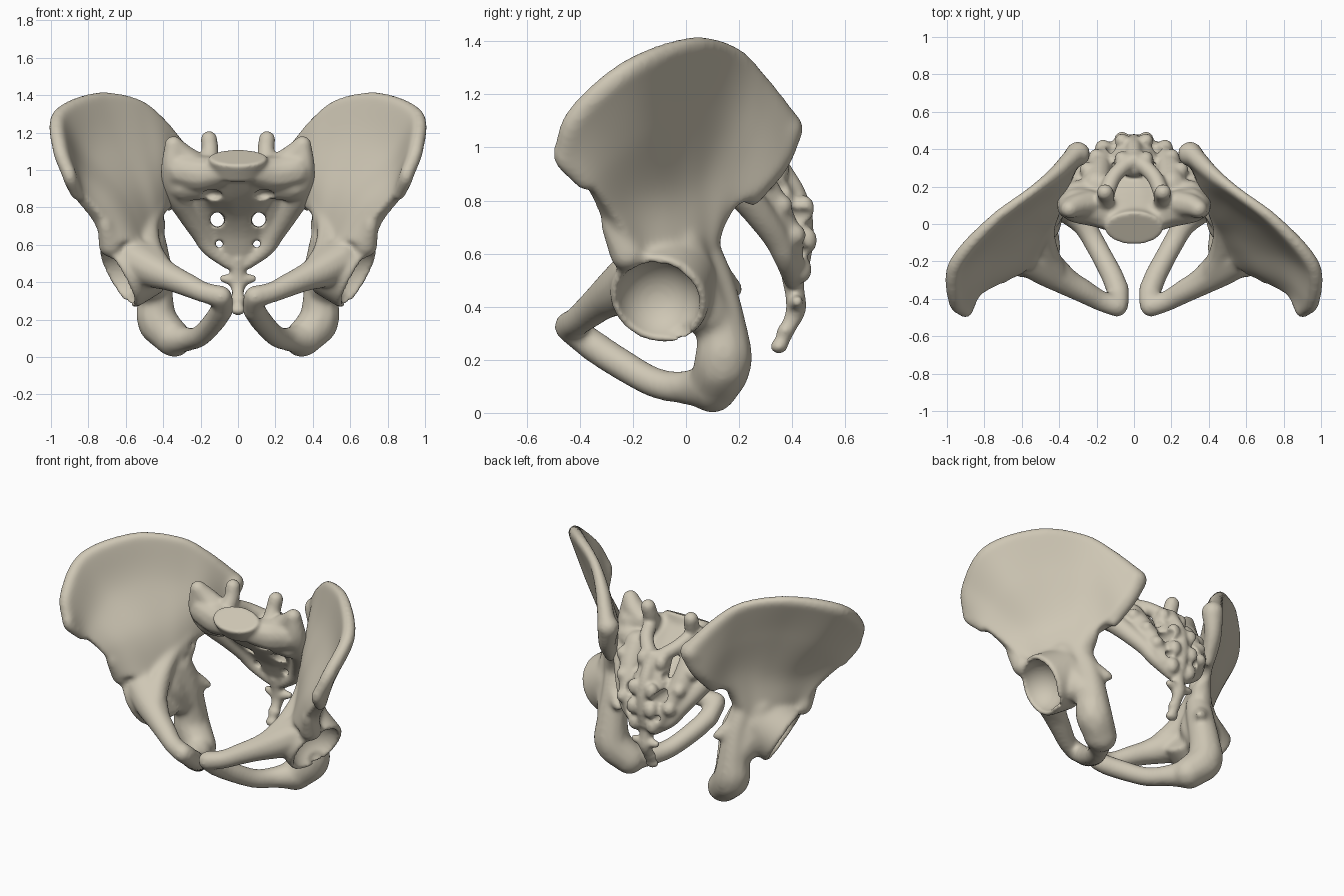
import bpy, bmesh, math
from mathutils import Vector, Matrix

if "Cube" in bpy.data.objects:
    bpy.data.objects.remove(bpy.data.objects["Cube"])

bone = bpy.data.materials.new("bone")
bone.diffuse_color = (.62, .57, .46, 1)
bone.use_nodes = True
bone.node_tree.nodes["Principled BSDF"].inputs["Base Color"].default_value = bone.diffuse_color


def spline(pts, n):
    """Catmull-Rom through pts, n samples per span."""
    p = [Vector(q) for q in pts]
    p = [2 * p[0] - p[1]] + p + [2 * p[-1] - p[-2]]
    out = []
    for i in range(1, len(p) - 2):
        a, b, c, d = p[i - 1:i + 3]
        for k in range(n):
            t = k / n
            out.append(0.5 * (2 * b + (c - a) * t + (2 * a - 5 * b + 4 * c - d) * t * t
                              + (3 * b - a - 3 * c + d) * t ** 3))
    return out + [p[-2]]


def ball(bm, co, r, squash=(1, 1, 1), sub=2):
    m = Matrix.Translation(co) @ Matrix.Diagonal((*squash, 1))
    bmesh.ops.create_icosphere(bm, subdivisions=sub, radius=r, matrix=m)


def limb(bm, pts, squash=(1, 1, 1), both=False):
    """Rounded bar along (x, y, z, radius) points."""
    for s in ((1, -1) if both else (1,)):
        for q in spline(pts, 8):
            ball(bm, (q.x * s, q.y, q.z), q.w, squash)


def disc(bm, co, normal, r1, r2, depth, squash=1.0):
    rot = Vector(normal).to_track_quat('Z', 'Y').to_matrix().to_4x4()
    m = Matrix.Translation(co) @ Matrix.Diagonal((squash, 1, 1, 1)) @ rot
    bmesh.ops.create_cone(bm, cap_ends=True, segments=40, radius1=r1, radius2=r2,
                          depth=depth, matrix=m)


def sheet(bm, rows):
    """Closed curved plate from rows of (x, y, z, half thickness)."""
    cols = list(zip(*[spline(r, 7) for r in rows]))
    g = [spline(c, 9) for c in cols]
    nu, nv = len(g), len(g[0])
    sides = [[], []]
    for i in range(nu):
        for j in range(nv):
            du = (g[min(i + 1, nu - 1)][j] - g[max(i - 1, 0)][j]).to_3d()
            dv = (g[i][min(j + 1, nv - 1)] - g[i][max(j - 1, 0)]).to_3d()
            n = du.cross(dv).normalized() * g[i][j].w
            for k in (0, 1):
                sides[k].append(bm.verts.new(g[i][j].to_3d() + n * (1 - 2 * k)))
    quads = [(i * nv + j, (i + 1) * nv + j, (i + 1) * nv + j + 1, i * nv + j + 1)
             for i in range(nu - 1) for j in range(nv - 1)]
    faces = []
    for q in quads:
        faces.append(bm.faces.new([sides[0][k] for k in q]))
        faces.append(bm.faces.new([sides[1][k] for k in reversed(q)]))
    rim = [i * nv for i in range(nu)] + [(nu - 1) * nv + j for j in range(1, nv)]
    rim += [i * nv + nv - 1 for i in range(nu - 2, -1, -1)] + list(range(nv - 2, 0, -1))
    for a, b in zip(rim, rim[1:] + rim[:1]):
        faces.append(bm.faces.new([sides[0][b], sides[0][a], sides[1][a], sides[1][b]]))
    bmesh.ops.recalc_face_normals(bm, faces=faces)


def to_object(bm, name):
    me = bpy.data.meshes.new(name)
    bm.to_mesh(me)
    bm.free()
    ob = bpy.data.objects.new(name, me)
    bpy.context.collection.objects.link(ob)
    return ob


def sculpt(bm, name, cutters, voxel, soft, mirror=False):
    """Fuse the parts, carve the hollows, smooth the result."""
    ob = to_object(bm, name)

    def fuse(iterations):
        r = ob.modifiers.new("fuse", 'REMESH')
        r.mode, r.voxel_size, r.use_smooth_shade = 'VOXEL', voxel, True
        s = ob.modifiers.new("soften", 'SMOOTH')
        s.factor, s.iterations = 0.5, iterations

    fuse(soft)
    for c in cutters:
        b = ob.modifiers.new("carve", 'BOOLEAN')
        b.operation, b.solver, b.object = 'DIFFERENCE', 'EXACT', c
        c.hide_render = True
    fuse(6)
    if mirror:
        m = ob.modifiers.new("other_side", 'MIRROR')
        m.use_mirror_merge = False
    dg = bpy.context.evaluated_depsgraph_get()
    me = bpy.data.meshes.new_from_object(ob.evaluated_get(dg))
    ob.modifiers.clear()
    ob.data = me
    me.shade_smooth()
    me.materials.clear()
    me.materials.append(bone)
    for c in cutters:
        bpy.data.objects.remove(c)


def ball_cutter(co, r, squash=(1, 1, 1)):
    bm = bmesh.new()
    ball(bm, co, r, squash, 4)
    return to_object(bm, "cutter")


# Hip bones: iliac wing, rows from crest down to the socket roof, front to back
bm = bmesh.new()
crest = [(.905, -.465, .98, .038), (.955, -.41, 1.12, .042), (.955, -.22, 1.29, .042), (.76, .01, 1.385, .034),
         (.55, .17, 1.36, .03), (.42, .27, 1.25, .04), (.30, .385, 1.08, .055)]
sheet(bm, [
    crest,
    [(.86, -.38, .87, .035), (.85, -.3, .97, .034), (.82, -.16, 1.08, .03), (.67, 0, 1.15, .023),
     (.51, .13, 1.13, .03), (.41, .23, 1.08, .05), (.34, .33, .91, .05)],
    [(.76, -.30, .74, .045), (.70, -.23, .80, .055), (.63, -.12, .84, .055), (.55, -.02, .86, .05),
     (.48, .06, .88, .05), (.42, .15, .88, .05), (.38, .23, .81, .045)],
    [(.69, -.24, .61, .06), (.62, -.19, .61, .08), (.57, -.1, .61, .09), (.52, -.02, .61, .09),
     (.48, .03, .61, .08), (.46, .06, .64, .07), (.44, .07, .73, .045)]])
limb(bm, crest)
# front and rear spines of the ilium, pelvic brim
limb(bm, [(.905, -.465, .99, .038), (.895, -.455, .95, .04), (.86, -.38, .87, .035)])
limb(bm, [(.71, -.285, .71, .04), (.68, -.22, .60, .07)])
limb(bm, [(.30, .375, 1.07, .07), (.33, .34, .94, .05), (.37, .25, .81, .035)])
limb(bm, [(.42, .10, .81, .04), (.47, -.02, .70, .05), (.47, -.15, .57, .07), (.42, -.26, .48, .07)])
# ischium, its spine and lower ramus
limb(bm, [(.53, -.02, .62, .1), (.51, 0, .5, .12), (.47, .08, .38, .1)])
limb(bm, [(.46, .05, .62, .08), (.44, .10, .48, .088), (.44, .135, .32, .097),
          (.43, .14, .19, .112), (.34, .10, .094, .098)])
limb(bm, [(.42, .12, .51, .06), (.37, .18, .47, .035), (.345, .195, .46, .022)])
limb(bm, [(.36, .10, .10, .095), (.27, 0, .095, .066), (.20, -.12, .115, .06),
          (.12, -.27, .20, .062), (.085, -.36, .26, .062)])
# pubis
limb(bm, [(.55, -.18, .52, .11), (.46, -.24, .47, .10), (.36, -.31, .425, .076),
          (.27, -.36, .385, .066), (.18, -.41, .345, .058), (.09, -.44, .325, .06)])
limb(bm, [(.08, -.35, .25, .058), (.085, -.42, .31, .062)])
# hip socket
n = Vector((.83, -.22, -.48)).normalized()
c = Vector((.565, -.085, .47))
disc(bm, c, n, .185, .19, .19)
down = (Vector((0, .45, -1)) - n * n.dot(Vector((0, .45, -1)))).normalized()
sculpt(bm, "hip_bones",
       [ball_cutter(c + n * .10, .16), ball_cutter(c + n * .09 + down * .13, .055)], .0115, 10, True)

# Sacrum: vertebral bodies and top plate
bm = bmesh.new()
limb(bm, [(0, .03, 1.0, .08), (0, .13, .90, .075), (0, .25, .80, .062), (0, .34, .69, .054),
          (0, .39, .58, .045), (0, .40, .52, .03)], (2.7, 1, 1))
disc(bm, (0, .0, 1.02), (0, -.45, .89), .085, .1, .11, 1.6)
# wings and side masses
limb(bm, [(.1, .03, .99, .08), (.2, .08, .98, .1), (.3, .1, 1.0, .1)], both=True)
limb(bm, [(.24, .11, 1.03, .075), (.30, .1, 1.08, .065), (.345, .08, 1.135, .05)], both=True)
limb(bm, [(.2, .13, .93, .09), (.29, .14, .93, .1)], both=True)
limb(bm, [(.345, .08, 1.13, .05), (.345, .1, 1.0, .07), (.33, .17, .88, .068), (.27, .26, .77, .06),
          (.2, .34, .66, .052), (.15, .375, .58, .045), (.05, .40, .50, .035)], both=True)
# upper joint horns
limb(bm, [(.16, .1, 1.02, .055), (.15, .15, 1.1, .048), (.155, .17, 1.165, .047)], both=True)
limb(bm, [(.15, .15, 1.05, .045), (.11, .25, 1.0, .045), (.03, .33, .94, .045)], both=True)
# solid rear wall and side crests
limb(bm, [(0, .30, .92, .05), (0, .36, .82, .055), (0, .41, .70, .048), (0, .415, .57, .04)], (2.2, 1, 1))
limb(bm, [(.2, .21, .93, .08), (.19, .29, .82, .075), (.15, .37, .69, .06), (.1, .41, .57, .042)], both=True)
# median crest and knobs
limb(bm, [(0, .34, .95, .04), (0, .42, .8, .045), (0, .445, .66, .04), (0, .43, .54, .035)])
for y, z in ((.35, .92), (.445, .77), (.455, .65), (.435, .54)):
    for s in (1, -1):
        ball(bm, (s * .065, y, z), .042, (1, 1, 1.3))
for y, z in ((.29, .88), (.36, .78), (.41, .67)):
    for s in (1, -1):
        ball(bm, (s * (.25 - (y - .29) * .7), y, z), .045)
# tailbone
limb(bm, [(0, .40, .52, .045), (0, .41, .45, .04), (0, .415, .39, .04), (0, .385, .32, .032),
          (0, .35, .25, .03)])
limb(bm, [(-.08, .42, .42, .024), (0, .41, .41, .035), (.08, .42, .42, .024)])
for y, z in ((.415, .38), (.375, .31), (.35, .25)):
    ball(bm, (0, y, z), .036, (1.25, 1, .8))
# nerve openings, front pits and rear pits
holes = []
for s in (1, -1):
    holes += [ball_cutter((s * .11, .3, .735), .04, (1, 8, 1)),
              ball_cutter((s * .1, .38, .605), .021, (1, 10, 1)),
              ball_cutter((s * .14, .08, .865), .055, (1, 1.3, .6)),
              ball_cutter((s * .12, .38, .85), .032, (1, 2, 1))]
sculpt(bm, "sacrum", holes, .009, 10)
